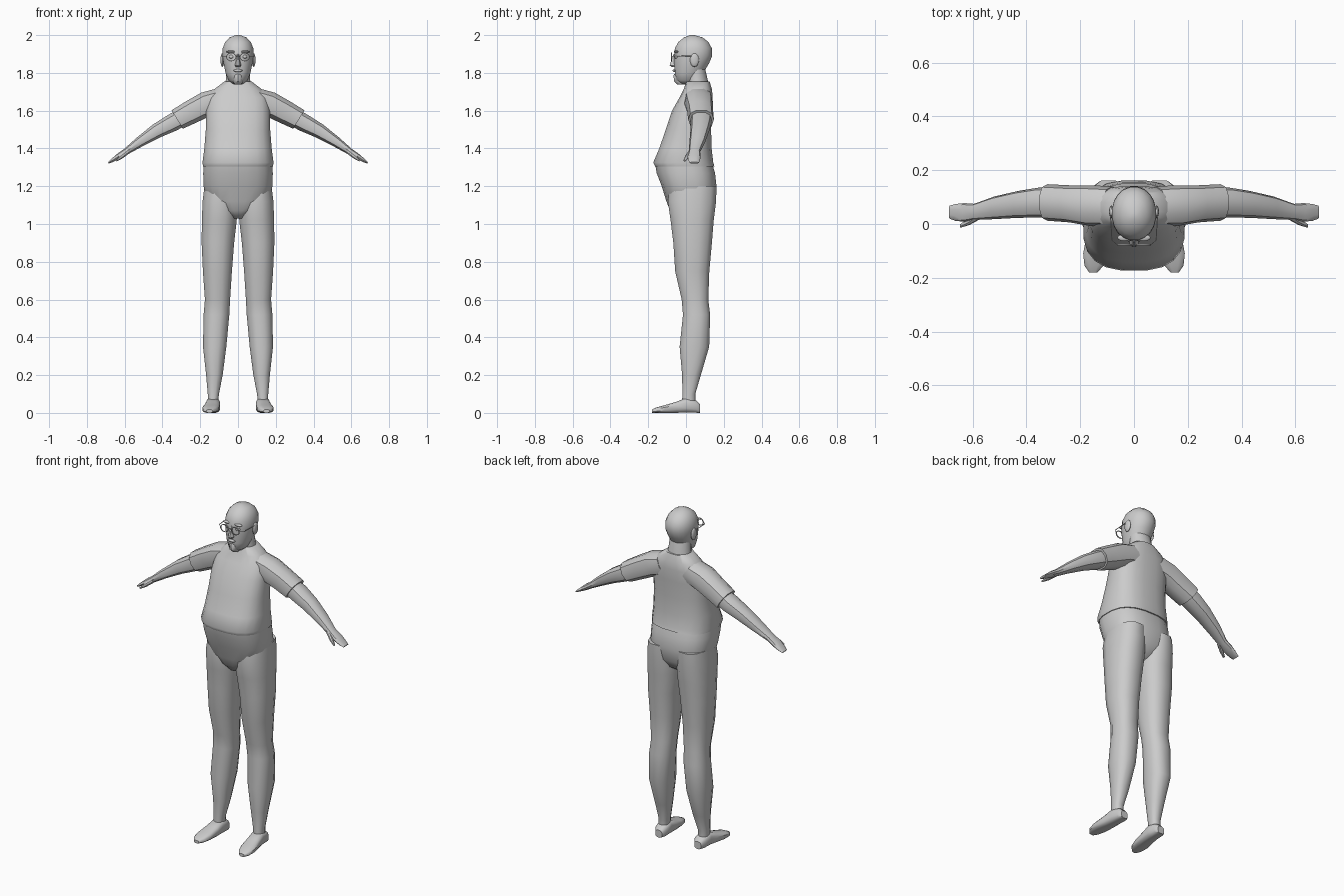
import bpy, bmesh, math
from mathutils import Vector

cube = bpy.data.objects.get("Cube")
if cube:
    bpy.data.objects.remove(cube, do_unlink=True)

grey = bpy.data.materials.new("plain grey")
grey.use_nodes = True
COLOUR = (0.6, 0.6, 0.6, 1)
grey.diffuse_color = COLOUR
grey.node_tree.nodes["Principled BSDF"].inputs["Base Color"].default_value = COLOUR

X, Y, Z = Vector((1, 0, 0)), Vector((0, 1, 0)), Vector((0, 0, 1))
ARM_UP = Vector((0.52, 0, 0.85))


def finish(name, bm, mirror=False, angle=40):
    """Turn a bmesh into a smooth shaded object, optionally mirrored."""
    bmesh.ops.recalc_face_normals(bm, faces=bm.faces)
    mesh = bpy.data.meshes.new(name)
    bm.to_mesh(mesh)
    bm.free()
    mesh.materials.append(grey)
    mesh.shade_smooth()
    mesh.set_sharp_from_angle(angle=math.radians(angle))
    obj = bpy.data.objects.new(name, mesh)
    bpy.context.collection.objects.link(obj)
    if mirror:
        obj.modifiers.new("mirror", "MIRROR")
    return obj


def loft(name, rings, a, b, sides=16, power=2.0, mirror=False, angle=40):
    """Skin rings of (centre, radius along a, radius along b)."""
    bm = bmesh.new()
    loops = []
    for centre, ra, rb in rings:
        loop = []
        for i in range(sides):
            t = 2 * math.pi * (i + 0.5) / sides
            c, s = math.cos(t), math.sin(t)
            u = math.copysign(abs(c) ** (2 / power), c)
            v = math.copysign(abs(s) ** (2 / power), s)
            loop.append(bm.verts.new(Vector(centre) + a * ra * u + b * rb * v))
        loops.append(loop)
    for low, high in zip(loops, loops[1:]):
        for i in range(sides):
            j = (i + 1) % sides
            bm.faces.new((low[i], low[j], high[j], high[i]))
    bm.faces.new(loops[0])
    bm.faces.new(loops[-1])
    return finish(name, bm, mirror, angle)


def upright(name, rows, **kw):
    """Loft upwards through rows of (z, x min, x max, front y, back y)."""
    rings = [(((x0 + x1) / 2, (y0 + y1) / 2, z), (x1 - x0) / 2, (y1 - y0) / 2)
             for z, x0, x1, y0, y1 in rows]
    return loft(name, rings, X, Y, **kw)


def centred(name, rows, **kw):
    """Loft upwards through rows of (z, half width, front y, back y)."""
    return upright(name, [(z, -w, w, f, k) for z, w, f, k in rows], **kw)


def ball(name, centre, size, mirror=False):
    bm = bmesh.new()
    bmesh.ops.create_uvsphere(bm, u_segments=12, v_segments=8, radius=1)
    for v in bm.verts:
        v.co = Vector(centre) + Vector(v.co[i] * size[i] for i in range(3))
    return finish(name, bm, mirror)


# Shirt body with a loose hem over the belly
centred("shirt", [
    (1.305, .187, -.165, .152), (1.325, .19, -.175, .146), (1.4, .18, -.143, .137),
    (1.5, .172, -.108, .134), (1.6, .17, -.075, .14), (1.67, .162, -.035, .142),
    (1.715, .125, -.012, .138), (1.755, .072, .0, .125)],
    sides=20, power=2.6, angle=50)

# Hips under the shirt, narrowing to the crotch
centred("hips", [
    (1.03, .03, -.055, .06), (1.07, .10, -.085, .12), (1.12, .165, -.105, .15),
    (1.2, .184, -.13, .163), (1.27, .186, -.157, .155), (1.32, .182, -.165, .14)],
    sides=20, power=2.6, angle=50)

# Trouser legs
upright("leg", [
    (.05, .105, .16, -.022, .05), (.1, .1, .161, -.02, .05), (.2, .08, .17, -.022, .08),
    (.35, .06, .187, -.036, .125), (.52, .044, .184, -.018, .13), (.6, .04, .177, -.025, .12),
    (.75, .03, .188, -.06, .126), (.9, .018, .195, -.07, .14), (1.02, .004, .194, -.085, .15),
    (1.12, .002, .19, -.1, .163), (1.2, .01, .18, -.09, .165)],
    sides=12, power=2.4, mirror=True)

# Shoes, skinned from heel to toe: y, centre x, half width, height
shoe_rows = [(.075, .13, .022, .045), (.055, .13, .036, .065), (0, .132, .038, .08),
             (-.05, .137, .042, .06), (-.11, .145, .045, .042),
             (-.155, .149, .036, .03), (-.18, .151, .016, .018)]
loft("shoe", [((x, y, h / 2), w, h / 2) for y, x, w, h in shoe_rows],
     X, Z, sides=12, power=3, mirror=True)

# Short sleeves and bare arms ending in mitten hands
loft("sleeve", [
    ((.08, .065, 1.66), .07, .075), ((.16, .068, 1.638), .07, .076),
    ((.24, .075, 1.597), .066, .069), ((.322, .08, 1.553), .06, .068)],
    ARM_UP, Y, sides=10, power=2.4, mirror=True)
loft("arm", [
    ((.29, .08, 1.568), .05, .056), ((.35, .08, 1.535), .049, .056),
    ((.43, .073, 1.493), .041, .05), ((.52, .06, 1.435), .029, .042),
    ((.595, .045, 1.382), .018, .03), ((.63, .043, 1.36), .016, .035),
    ((.665, .043, 1.337), .01, .031), ((.686, .044, 1.324), .005, .024)],
    ARM_UP, Y, sides=10, power=2.3, mirror=True)
loft("thumb", [
    ((.58, .03, 1.385), .013, .016), ((.615, .008, 1.358), .012, .013),
    ((.645, -.007, 1.335), .005, .007)], ARM_UP, Y, sides=8, mirror=True)

# Neck and bald head
centred("neck", [(1.7, .078, .005, .125), (1.76, .066, 0, .117), (1.83, .062, .0, .1)])
centred("head", [
    (1.742, .028, -.03, .05), (1.76, .05, -.055, .07), (1.8, .067, -.06, .092),
    (1.85, .077, -.064, .123), (1.89, .083, -.064, .14), (1.93, .082, -.06, .138),
    (1.963, .069, -.042, .12), (1.987, .046, -.012, .09), (2, .012, .02, .045)],
    sides=20, power=2.1, angle=60)

# Face: nose, lips, goatee, brows, eyes and ears
centred("nose", [(1.83, .012, -.075, -.04), (1.84, .018, -.088, -.04),
                 (1.87, .01, -.078, -.04), (1.9, .007, -.066, -.04)], sides=8)
ball("lips", (0, -.06, 1.812), (.024, .011, .008))
centred("goatee", [(1.738, .018, -.045, .0), (1.755, .028, -.063, .0),
                   (1.785, .026, -.066, .0), (1.795, .015, -.062, .0)], sides=10)
ball("brow", (.036, -.051, 1.912), (.026, .013, .007), mirror=True)
ball("eye", (.034, -.05, 1.885), (.015, .011, .01), mirror=True)
ball("ear", (.083, .045, 1.868), (.01, .024, .036), mirror=True)

# Glasses: round rims, bridge and side arms
bm = bmesh.new()
rim = []
for i in range(16):
    t = 2 * math.pi * i / 16
    rim.append([bm.verts.new((.036 + r * math.cos(t), y, 1.884 + .85 * r * math.sin(t)))
                for r, y in ((.027, -.08), (.027, -.075), (.023, -.075), (.023, -.08))])
for i in range(16):
    for k in range(4):
        p, q, m = rim[i], rim[(i + 1) % 16], (k + 1) % 4
        bm.faces.new((p[k], q[k], q[m], p[m]))
finish("glasses_rim", bm, mirror=True)
loft("glasses_bridge", [((-.011, -.079, 1.89), .002, .002), ((.011, -.079, 1.89), .002, .002)],
     Y, Z, sides=6)
loft("glasses_arm", [((.063, -.077, 1.888), .002, .002), ((.082, -.06, 1.888), .002, .002),
                     ((.088, .04, 1.89), .002, .002)], X, Z, sides=6, mirror=True)
